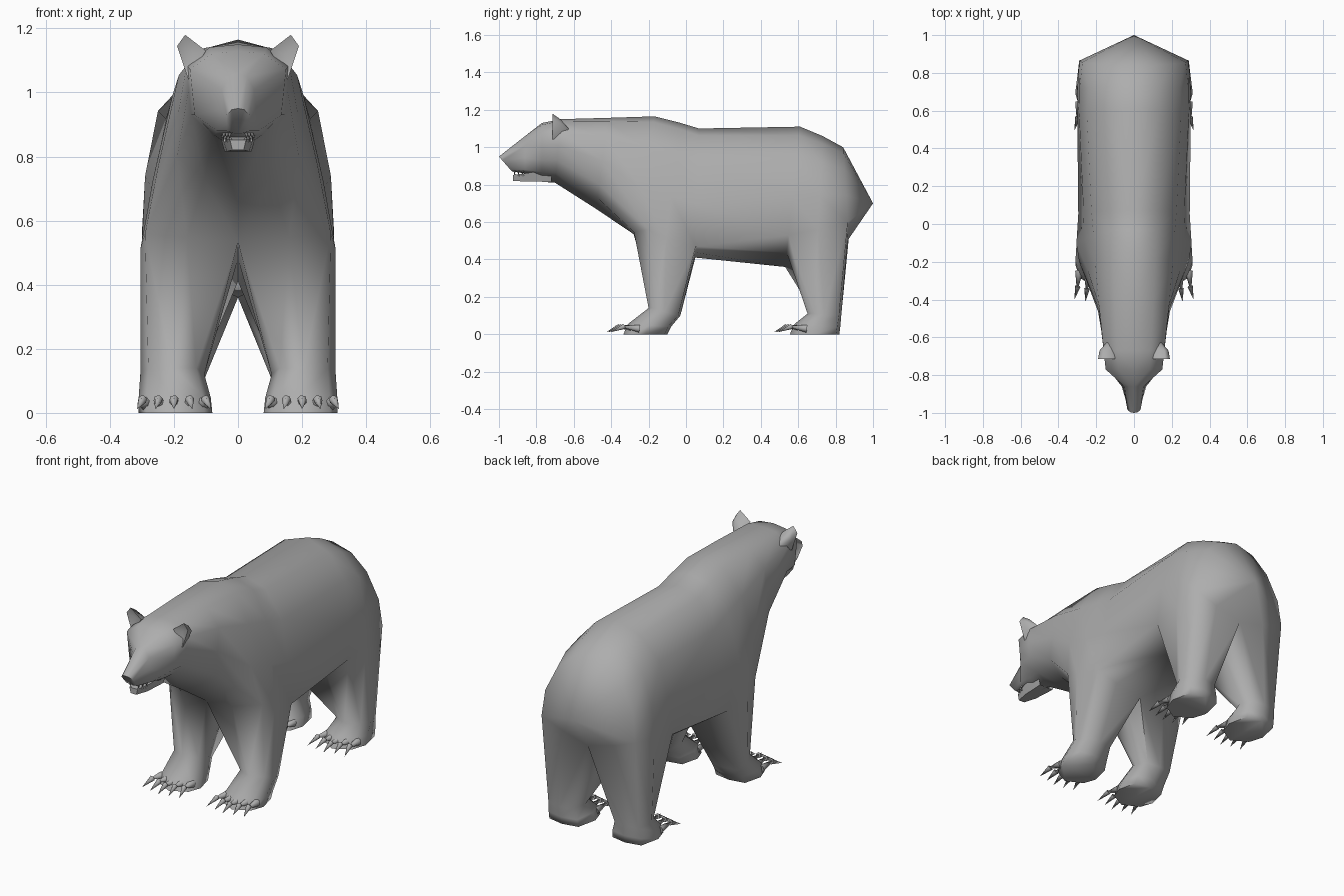
import bpy, bmesh, math
from mathutils import Vector

if "Cube" in bpy.data.objects:
    bpy.data.objects.remove(bpy.data.objects["Cube"], do_unlink=True)

fur = bpy.data.materials.new("grey fur")
fur.use_nodes = True
GREY = (0.42, 0.42, 0.42, 1)
fur.diffuse_color = GREY
fur.node_tree.nodes["Principled BSDF"].inputs["Base Color"].default_value = GREY


def finish(bm, name, angle=60):
    """Turn half a bmesh into a mirrored, smooth shaded object."""
    bmesh.ops.mirror(bm, geom=bm.verts[:] + bm.edges[:] + bm.faces[:],
                     axis='X', merge_dist=0.0005)
    bmesh.ops.remove_doubles(bm, verts=bm.verts[:], dist=0.0003)
    bmesh.ops.recalc_face_normals(bm, faces=bm.faces[:])
    mesh = bpy.data.meshes.new(name)
    bm.to_mesh(mesh)
    bm.free()
    mesh.materials.append(fur)
    obj = bpy.data.objects.new(name, mesh)
    bpy.context.collection.objects.link(obj)
    bpy.ops.object.select_all(action='DESELECT')
    obj.select_set(True)
    bpy.context.view_layer.objects.active = obj
    bpy.ops.object.shade_smooth_by_angle(angle=math.radians(angle))
    return obj


def bridge(bm, a, b, closed=False):
    """Join two equal rows of vertices with quads."""
    n = len(a)
    for i in range(n if closed else n - 1):
        j = (i + 1) % n
        bm.faces.new((a[i], a[j], b[j], b[i]))


def half_ring(bm, y_top, y_bot, z_top, z_bot, w_up, w_low, z_edge, round_side):
    """Half cross-section, from the spine round to the belly centre."""
    h = z_top - z_edge
    outline = [(0, z_top),
               (w_up * 0.55, z_top - h * 0.1 * round_side),
               (w_up, z_top - h * 0.29),
               (w_up + (w_low - w_up) * round_side, z_edge + h * 0.36),
               (w_low, z_edge),
               (w_low * 0.55, z_edge * 0.45 + z_bot * 0.55),
               (0, z_bot)]
    ring = []
    for x, z in outline:
        t = (z - z_bot) / (z_top - z_bot)
        ring.append(bm.verts.new((x, y_bot + (y_top - y_bot) * t, z)))
    return ring


def leg_ring(bm, x_in, x_out, y_front, y_back, z_front, z_back):
    """Eight points round a leg, starting at the outer front corner."""
    xm, ym = (x_in + x_out) / 2, (y_front + y_back) / 2
    zm, r, s = (z_front + z_back) / 2, (y_back - y_front) * 0.2, 0.025
    pts = [(x_out - s, y_front + r, z_front), (xm, y_front, z_front),
           (x_in + s, y_front + r, z_front), (x_in, ym, zm),
           (x_in + s, y_back - r / 3, z_back), (xm, y_back, z_back),
           (x_out - s, y_back - r / 3, z_back), (x_out, ym, zm)]
    return [bm.verts.new(p) for p in pts]


# Body, nose to rump: y top, y bottom, z top, z bottom, widths, edge height, roundness
stations = [
    (-1.0, -0.93, 0.95, 0.87, 0.035, 0.035, 0.88, 0.5),
    (-0.86, -0.86, 1.06, 0.86, 0.05, 0.065, 0.88, 0.5),
    (-0.77, -0.77, 1.13, 0.815, 0.15, 0.135, 0.93, 0.5),
    (-0.67, -0.70, 1.15, 0.81, 0.16, 0.145, 0.93, 0.4),
    (-0.42, -0.48, 1.157, 0.67, 0.185, 0.19, 0.8, 0.5),
    (-0.17, -0.28, 1.165, 0.535, 0.205, 0.29, 0.56, 0.5),
    (-0.03, -0.11, 1.13, 0.48, 0.215, 0.305, 0.51, 0.55),
    (0.07, 0.05, 1.1, 0.41, 0.225, 0.295, 0.47, 0.6),
    (0.61, 0.53, 1.11, 0.36, 0.25, 0.3, 0.53, 0.8),
    (0.73, 0.70, 1.06, 0.44, 0.24, 0.3, 0.56, 0.8),
    (0.84, 0.87, 1.0, 0.51, 0.205, 0.29, 0.6, 0.8),
]
FRONT, HIND = 5, 8       # first station of each leg
bm = bmesh.new()
rings = [half_ring(bm, *s) for s in stations]
rings[FRONT][4].co.y = -0.2      # shoulders sit behind the breast
for i in range(len(rings) - 1):
    over_leg = i in (FRONT, FRONT + 1, HIND, HIND + 1)
    last = 5 if over_leg else 7
    bridge(bm, rings[i][:last], rings[i + 1][:last])
bm.faces.new(rings[0])
tail = bm.verts.new((0, 1.0, 0.70))
for a, b in zip(rings[-1], rings[-1][1:]):
    bm.faces.new((a, b, tail))

# Legs grow out of the openings left under the body
legs = {
    FRONT: [(0.105, 0.305, -0.2, -0.03, 0.14, 0.1),
            (0.085, 0.31, -0.31, -0.08, 0.055, 0.04),
            (0.08, 0.31, -0.335, -0.10, 0, 0)],
    HIND: [(0.105, 0.305, 0.65, 0.83, 0.11, 0.1),
           (0.085, 0.31, 0.58, 0.825, 0.055, 0.04),
           (0.08, 0.31, 0.555, 0.82, 0, 0)],
}
for start, levels in legs.items():
    first, middle, back = rings[start:start + 3]
    loop = first[4:] + [middle[6]] + back[:3:-1] + [middle[4]]
    for level in levels:
        below = leg_ring(bm, *level)
        bridge(bm, loop, below, closed=True)
        loop = below
    bm.faces.new(loop)
bmesh.ops.delete(bm, geom=[v for v in bm.verts if not v.link_faces], context='VERTS')
finish(bm, "body", 85)

# Lower jaw
bm = bmesh.new()
jaw = []
for y, w, top, low in ((-0.72, 0.06, 0.88, 0.815), (-0.85, 0.05, 0.862, 0.816),
                       (-0.925, 0.025, 0.852, 0.82)):
    jaw.append([bm.verts.new(p) for p in
                ((0, y, top), (w, y, top), (w * 0.7, y, low), (0, y, low))])
bridge(bm, jaw[0], jaw[1])
bridge(bm, jaw[1], jaw[2])
bm.faces.new(jaw[2])
finish(bm, "lower_jaw", 70)


def spike(bm, base, tip, radius):
    """Small cone from base to tip."""
    base, tip = Vector(base), Vector(tip)
    axis = tip - base
    side = axis.orthogonal().normalized() * radius
    up = axis.normalized().cross(side)
    ring = [bm.verts.new(base + side * math.cos(a) + up * math.sin(a))
            for a in (k * math.tau / 6 for k in range(6))]
    point = bm.verts.new(tip)
    for i in range(6):
        bm.faces.new((ring[i], ring[i - 1], point))
    bm.faces.new(ring)


# Teeth
bm = bmesh.new()
for i in range(3):
    y, x = -0.915 + i * 0.022, 0.026 + i * 0.009
    spike(bm, (x, y, 0.873), (x, y - 0.004, 0.853), 0.006)
    spike(bm, (x - 0.004, y, 0.847), (x, y - 0.004, 0.868), 0.006)
finish(bm, "teeth")

# Claws, five on each paw, bent downward at the knuckle
for name, toe in (("front_claws", -0.325), ("hind_claws", 0.57)):
    bm = bmesh.new()
    for i in range(5):
        k = i / 2 - 1
        x, y = 0.2 + k * 0.09, toe + abs(k) * 0.025
        knuckle = (x + k * 0.008, y - 0.03, 0.042)
        spike(bm, (x, y + 0.05, 0.03), (x + k * 0.012, y - 0.06, 0.045), 0.022)
        spike(bm, knuckle, (x + k * 0.025, y - 0.1, 0.012), 0.015)
    finish(bm, name)

# Ears, cupped toward the front and tapering back into the head
bm = bmesh.new()
profile = ((0.1, 1.13), (0.165, 1.18), (0.19, 1.145), (0.155, 1.04))
rim = [bm.verts.new((x, -0.715, z)) for x, z in profile]
middle = [bm.verts.new((0.14 + (x - 0.14) * 0.85, -0.67, 1.09 + (z - 1.09) * 0.65))
          for x, z in profile]
root = bm.verts.new((0.13, -0.61, 1.08))
cup = bm.verts.new((0.145, -0.695, 1.12))
bridge(bm, rim, middle, closed=True)
for i in range(4):
    bm.faces.new((rim[i - 1], rim[i], cup))
    bm.faces.new((middle[i - 1], middle[i], root))
finish(bm, "ears", 80)
